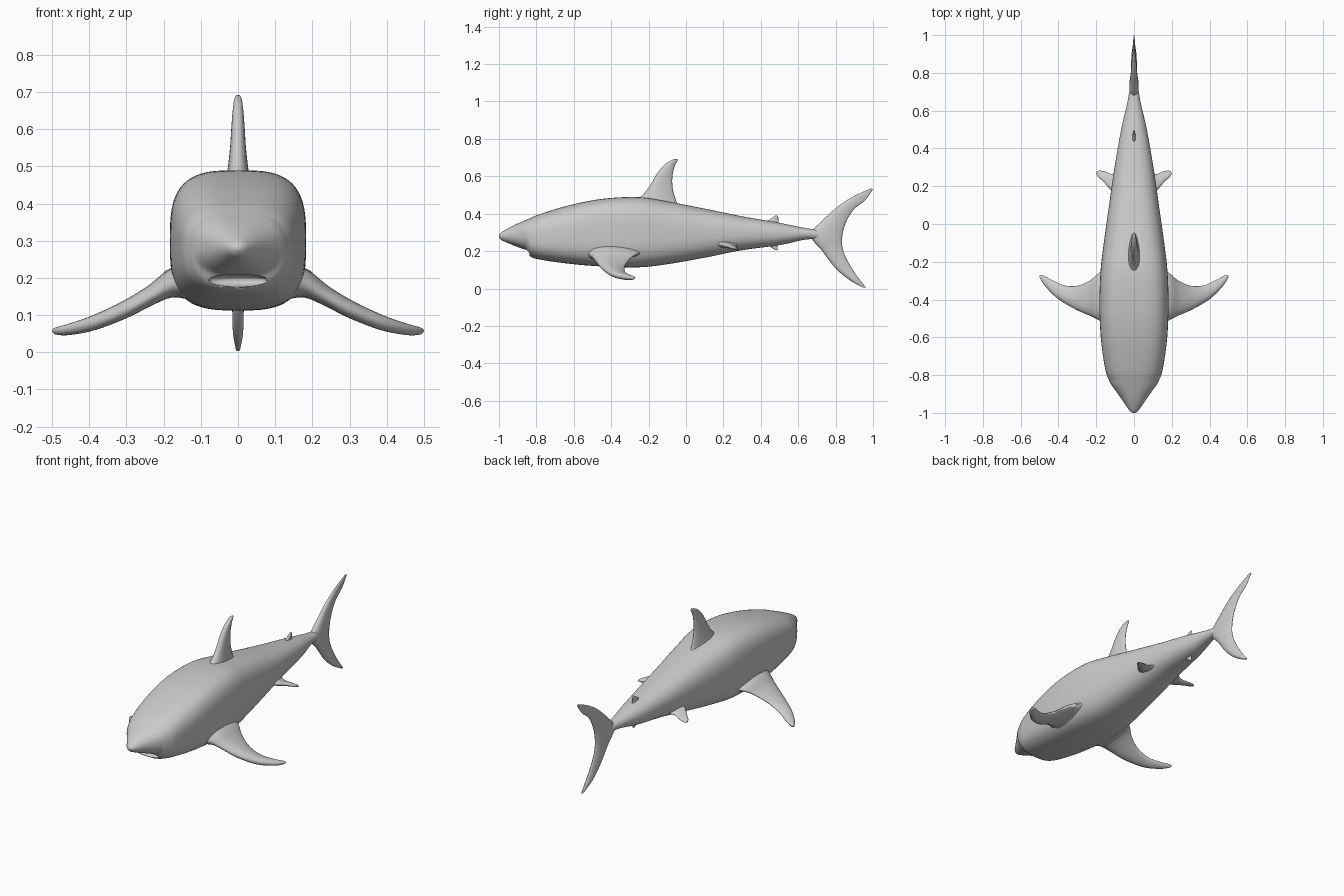
import bpy, bmesh
from math import sin, cos, pi
from mathutils import Vector


def smooth_keys(keys, steps):
    """Catmull-Rom interpolation of equal-length tuples."""
    out = []
    for i in range(len(keys) - 1):
        a, b, c, d = keys[max(i - 1, 0)], keys[i], keys[i + 1], keys[min(i + 2, len(keys) - 1)]
        for s in range(steps):
            t = s / steps
            out.append([0.5 * (2 * q + (r - p) * t + (2 * p - 5 * q + 4 * r - w) * t * t
                               + (3 * q - p - 3 * r + w) * t ** 3)
                        for p, q, r, w in zip(a, b, c, d)])
    out.append(list(keys[-1]))
    return out


def loft(name, rings, mirror=False):
    """Skin closed rings of points and fan-cap both ends."""
    bm = bmesh.new()
    loops = [[bm.verts.new(p) for p in ring] for ring in rings]
    n = len(loops[0])
    for a, b in zip(loops, loops[1:]):
        for i in range(n):
            j = (i + 1) % n
            bm.faces.new((a[i], a[j], b[j], b[i]))
    for ring in (loops[0], loops[-1]):
        centre = bm.verts.new(sum((v.co for v in ring), Vector()) / n)
        for i in range(n):
            bm.faces.new((ring[i], ring[(i + 1) % n], centre))
    bmesh.ops.recalc_face_normals(bm, faces=bm.faces[:])
    mesh = bpy.data.meshes.new(name)
    bm.to_mesh(mesh)
    bm.free()
    obj = bpy.data.objects.new(name, mesh)
    bpy.context.collection.objects.link(obj)
    bpy.ops.object.select_all(action='DESELECT')
    obj.select_set(True)
    bpy.context.view_layer.objects.active = obj
    bpy.ops.object.shade_smooth_by_angle(angle=1.0)
    if mirror:
        mod = obj.modifiers.new("Mirror", 'MIRROR')
        mod.use_mirror_merge = False
        mod.use_clip = False
    return obj


def fin(name, keys, normal=(1, 0, 0), mirror=False):
    """Keys: leading x,y,z, trailing x,y,z, half thickness, from root to tip."""
    normal = Vector(normal).normalized()
    rings = []
    for k in smooth_keys(keys, 5):
        lead, trail = Vector(k[:3]), Vector(k[3:6])
        mid, half = (lead + trail) / 2, (trail - lead) / 2
        rings.append([mid + half * cos(a) + normal * k[6] * sin(a) * (1 - 0.3 * cos(a))
                      for a in (2 * pi * i / 24 for i in range(24))])
    return loft(name, rings, mirror)


def flat_fin(name, keys):
    """Upright fin on the centre plane. Keys: lead y,z, trail y,z, half thickness."""
    return fin(name, [(0, a, b, 0, c, d, t) for a, b, c, d, t in keys])


# Body: y, top, bottom, half width, squareness
body_keys = [
    (-1.0, 0.287, 0.274, 0.008, 2), (-0.985, 0.302, 0.258, 0.026, 2),
    (-0.94, 0.328, 0.238, 0.057, 2.1), (-0.89, 0.352, 0.218, 0.092, 2.3),
    (-0.855, 0.367, 0.204, 0.117, 2.5), (-0.83, 0.378, 0.170, 0.131, 2.6),
    (-0.77, 0.402, 0.153, 0.152, 2.8), (-0.62, 0.446, 0.132, 0.174, 3.1),
    (-0.45, 0.479, 0.118, 0.183, 3.3), (-0.26, 0.489, 0.113, 0.178, 3.2),
    (-0.1, 0.466, 0.130, 0.160, 2.9), (0.1, 0.427, 0.165, 0.132, 2.6),
    (0.3, 0.386, 0.205, 0.103, 2.4), (0.5, 0.351, 0.232, 0.068, 2.2),
    (0.64, 0.323, 0.262, 0.036, 2), (0.72, 0.312, 0.262, 0.022, 2),
    (0.78, 0.295, 0.275, 0.008, 2)]


def spow(v, e):
    return (abs(v) ** e) * (1 if v >= 0 else -1)


rings = []
for y, top, bot, w, n in smooth_keys(body_keys, 5):
    rings.append([(w * spow(cos(a), 2 / n), y, (top + bot) / 2 + (top - bot) / 2 * spow(sin(a), 2 / n))
                  for a in (2 * pi * i / 64 for i in range(64))])
body = loft("body", rings)

# Mouth slot under the snout
bpy.ops.mesh.primitive_uv_sphere_add(segments=32, ring_count=16, location=(0, -0.845, 0.193))
cutter = bpy.context.object
cutter.name = "mouth_cutter"
cutter.scale = (0.08, 0.035, 0.018)
bpy.ops.object.shade_smooth()
cutter.hide_render = True
cutter.display_type = 'WIRE'
cut = body.modifiers.new("Mouth", 'BOOLEAN')
cut.operation = 'DIFFERENCE'
cut.object = cutter

# Main and rear dorsal fins, anal fin
flat_fin("dorsal_fin", [
    (-0.29, 0.46, -0.03, 0.44, 0.036), (-0.235, 0.497, -0.05, 0.463, 0.028),
    (-0.19, 0.555, -0.07, 0.53, 0.021), (-0.155, 0.615, -0.073, 0.595, 0.017),
    (-0.115, 0.662, -0.062, 0.65, 0.013), (-0.075, 0.687, -0.048, 0.68, 0.009),
    (-0.053, 0.692, -0.043, 0.69, 0.003)])
flat_fin("rear_dorsal_fin", [
    (0.42, 0.35, 0.497, 0.34, 0.010), (0.452, 0.373, 0.494, 0.362, 0.007),
    (0.475, 0.388, 0.493, 0.381, 0.005), (0.484, 0.392, 0.49, 0.390, 0.002)])
flat_fin("anal_fin", [
    (0.42, 0.24, 0.495, 0.25, 0.010), (0.452, 0.222, 0.488, 0.23, 0.007),
    (0.472, 0.209, 0.490, 0.214, 0.005), (0.482, 0.204, 0.488, 0.206, 0.002)])

# Tail fin, upper tip to lower tip
flat_fin("tail_fin", [
    (0.988, 0.535, 1.0, 0.529, 0.003), (0.90, 0.495, 0.958, 0.472, 0.007),
    (0.815, 0.441, 0.895, 0.42, 0.012), (0.735, 0.369, 0.852, 0.345, 0.018),
    (0.665, 0.287, 0.834, 0.262, 0.024), (0.725, 0.205, 0.843, 0.195, 0.018),
    (0.80, 0.108, 0.877, 0.125, 0.015), (0.875, 0.045, 0.918, 0.062, 0.013),
    (0.948, 0.004, 0.962, 0.006, 0.005)])

# Pectoral and pelvic fin pairs
fin("pectoral_fins", [
    (0.14, -0.54, 0.185, 0.14, -0.23, 0.19, 0.050),
    (0.185, -0.51, 0.178, 0.19, -0.262, 0.185, 0.034),
    (0.235, -0.485, 0.150, 0.235, -0.30, 0.158, 0.025),
    (0.31, -0.452, 0.110, 0.30, -0.327, 0.120, 0.022),
    (0.40, -0.398, 0.074, 0.37, -0.325, 0.087, 0.019),
    (0.465, -0.335, 0.058, 0.43, -0.298, 0.068, 0.015),
    (0.495, -0.29, 0.055, 0.475, -0.275, 0.060, 0.010),
    (0.50, -0.275, 0.056, 0.49, -0.270, 0.058, 0.003)], (0.4, 0, 1), True)
fin("pelvic_fins", [
    (0.07, 0.15, 0.242, 0.07, 0.285, 0.236, 0.022),
    (0.12, 0.178, 0.236, 0.115, 0.265, 0.226, 0.014),
    (0.16, 0.222, 0.226, 0.15, 0.277, 0.217, 0.010),
    (0.19, 0.25, 0.217, 0.18, 0.283, 0.211, 0.007),
    (0.20, 0.268, 0.212, 0.195, 0.28, 0.210, 0.003)], (0.3, 0, 1), True)
